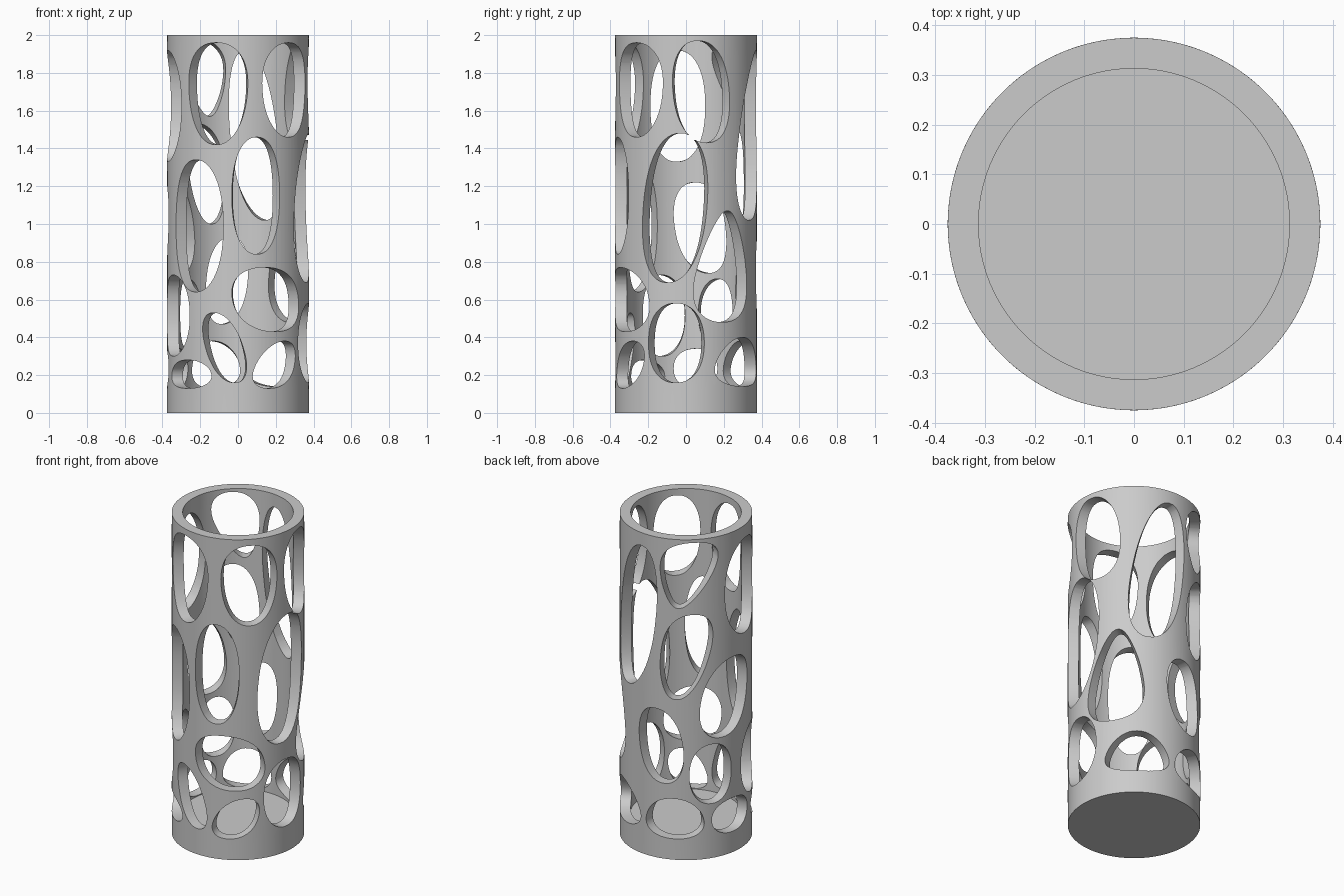
import bpy, bmesh
from math import sin, cos, pi, radians, atan2, copysign
from mathutils import Vector, geometry

cube = bpy.data.objects.get("Cube")
if cube:
    bpy.data.objects.remove(cube, do_unlink=True)

OUTER, INNER, HEIGHT, FLOOR = 0.375, 0.313, 2.0, 0.125
SIDES, HOLE_POINTS, TINY = 96, 56, 1e-4

# Openings: start angle, end angle (degrees round from the front), bottom, top,
# lean (top shifted round the wall), taper (narrower top)
UPPER = [
    (-44, 8, 1.42, 1.96, 0, -.15),
    (20, 71, 1.46, 1.96, 0, -.1),
    (79, 128, 1.43, 1.97, -.15, 0),
    (135, 189, 1.02, 1.92, .4, .1),
    (192, 244, 1.57, 1.98, .3, -.45),
    (251, 307, 1.33, 1.92, 0, 0),
]
MIDDLE = [
    (-5, 36, .84, 1.46, 0, 0),
    (52, 108, .69, 1.48, .2, 0),
    (96, 149, .48, 1.07, .1, .45),
    (170, 213, .47, .93, -.2, 0),
    (192, 239, 1.0, 1.53, .35, -.2),
    (227, 282, .74, 1.22, .25, 0),
    (299, 348, .64, 1.34, 0, 0),
]
LOWER = [
    (-5, 59, .43, .77, -.15, 0),
    (58, 105, .16, .58, 0, 0),
    (114, 172, .14, .4, 0, .3),
    (178, 231, .13, .38, 0, .2),
    (218, 258, .34, .71, 0, 0),
    (238, 282, .13, .34, 0, 0),
    (271, 317, .3, .73, 0, 0),
    (291, 338, .13, .28, 0, .1),
    (-30, 7, .16, .53, -.55, 0),
    (12, 54, .13, .38, .4, .1),
]


def material(name, rgb):
    mat = bpy.data.materials.new(name)
    mat.use_nodes = True
    mat.diffuse_color = (*rgb, 1)
    mat.node_tree.nodes["Principled BSDF"].inputs["Base Color"].default_value = (*rgb, 1)
    return mat


def rounded(value):
    # Slightly fuller than a plain ellipse
    return copysign(abs(value) ** 0.9, value)


def opening_outline(start, end, bottom, top, lean, taper):
    turns = [2 * pi * i / HOLE_POINTS for i in range(HOLE_POINTS)]
    vs = [rounded(sin(t)) for t in turns]
    us = [rounded(cos(t)) * (1 - taper * v) + lean * v for t, v in zip(turns, vs)]
    low, span = min(us), max(us) - min(us)
    return [Vector((radians(start + (end - start) * (u - low) / span),
                    bottom + (top - bottom) * (v + 1) / 2)) for u, v in zip(us, vs)]


def unrolled_wall():
    # Flat sheet (angle, height) divided by facet lines and pierced by openings
    points, edges, holes = [], [], []

    def line(a, b):
        edges.append((len(points), len(points) + 1))
        points.extend((Vector(a), Vector(b)))

    for i in range(SIDES + 1):
        angle = -pi + 2 * pi * i / SIDES
        line((angle, 0), (angle, HEIGHT))
    for z in (0, FLOOR, HEIGHT):
        line((-pi, z), (pi, z))
    for hole in UPPER + MIDDLE + LOWER:
        for shift in (0, -2 * pi):
            outline = [p + Vector((shift, 0)) for p in opening_outline(*hole)]
            holes.append(list(range(len(points), len(points) + HOLE_POINTS)))
            points.extend(outline)
    verts, _, faces, _, _, sources = geometry.delaunay_2d_cdt(points, edges, holes, 0, 1e-6)
    solid = [f for f, source in zip(faces, sources)
             if not source and abs(sum(verts[i].x for i in f) / len(f)) < pi]
    return verts, solid


def ring_at(verts, z):
    ring = [v for v in verts if abs(v.co.z - z) < TINY]
    return sorted(ring, key=lambda v: atan2(v.co.x, -v.co.y))


# Outer wall: roll the sheet up and weld its seam
bm = bmesh.new()
sheet, solid = unrolled_wall()
rolled = [bm.verts.new((OUTER * sin(p.x), -OUTER * cos(p.x), p.y)) for p in sheet]
for face in solid:
    bm.faces.new([rolled[i] for i in face])
bmesh.ops.delete(bm, geom=[v for v in bm.verts if not v.link_faces], context="VERTS")
bmesh.ops.remove_doubles(bm, verts=bm.verts[:], dist=TINY)

# Inner wall, standing on the floor
outer_verts, outer_faces = bm.verts[:], bm.faces[:]
rims = [e.link_loops[0] for e in bm.edges
        if e.is_boundary and max(v.co.z for v in e.verts) > FLOOR]
rims = [(loop.vert, loop.link_loop_next.vert) for loop in rims]
scale = INNER / OUTER
inner = {v: bm.verts.new((v.co.x * scale, v.co.y * scale, v.co.z))
         for v in outer_verts if v.co.z > FLOOR - TINY}
for face in outer_faces:
    if all(v in inner for v in face.verts):
        bm.faces.new([inner[v] for v in reversed(face.verts[:])])

# Top rim and the sides of every opening
for a, b in rims:
    bm.faces.new((b, a, inner[a], inner[b]))

# Base and floor discs
bm.faces.new(ring_at(outer_verts, 0)[::-1])
bm.faces.new(ring_at(inner.values(), FLOOR))
bm.normal_update()

mesh = bpy.data.meshes.new("perforated_cylinder")
bm.to_mesh(mesh)
bm.free()
mesh.materials.append(material("light grey", (0.6, 0.6, 0.6)))
body = bpy.data.objects.new("perforated_cylinder", mesh)
bpy.context.collection.objects.link(body)
bpy.ops.object.select_all(action="DESELECT")
bpy.context.view_layer.objects.active = body
body.select_set(True)
bpy.ops.object.shade_smooth_by_angle(angle=radians(30))
